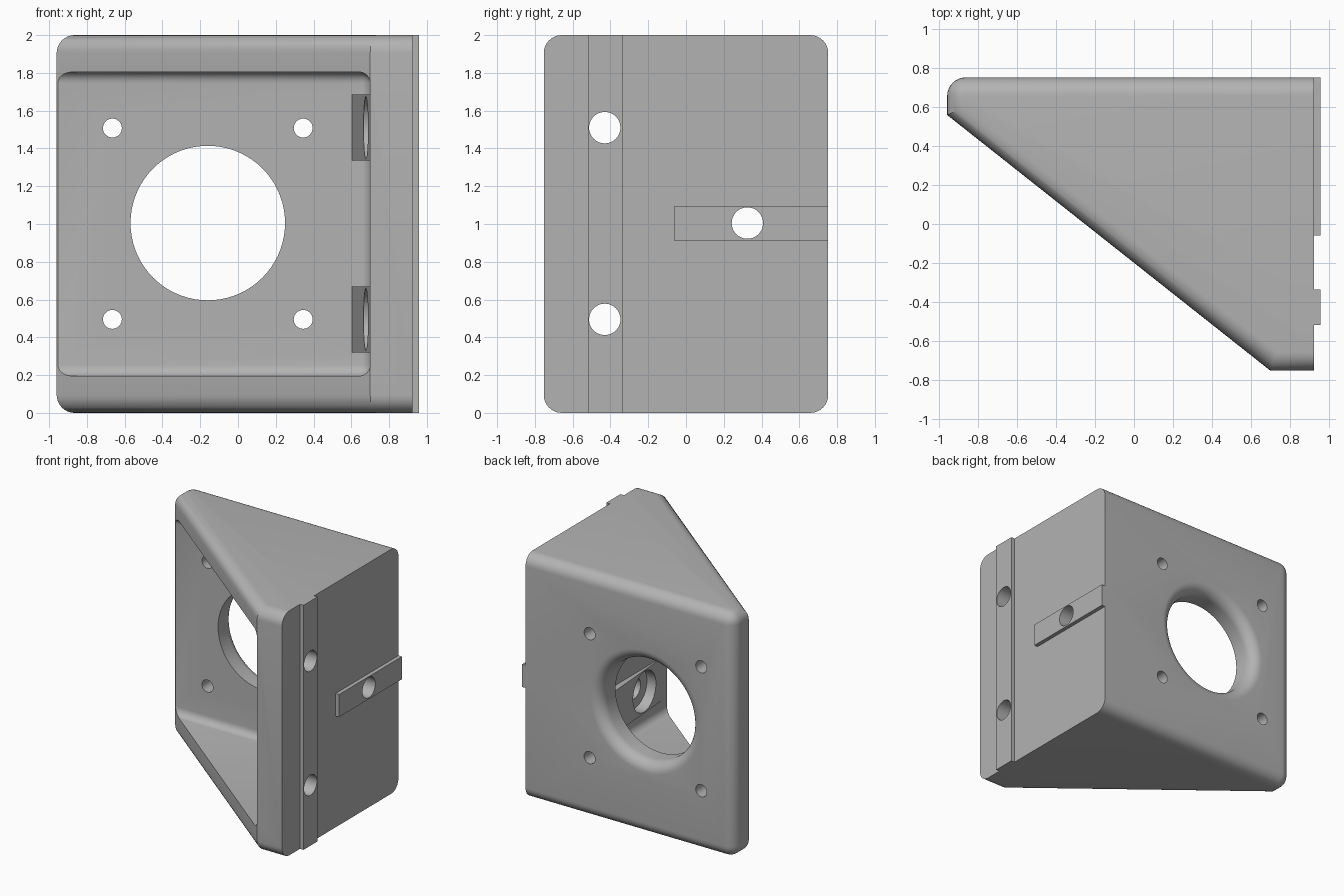
import bpy, bmesh, math
from mathutils import Matrix

if "Cube" in bpy.data.objects:
    bpy.data.objects.remove(bpy.data.objects["Cube"])

grey = bpy.data.materials.new("plain grey")
grey.diffuse_color = (0.45, 0.45, 0.45, 1)
grey.use_nodes = True
grey.node_tree.nodes["Principled BSDF"].inputs["Base Color"].default_value = grey.diffuse_color


def make_object(name, bm):
    bmesh.ops.recalc_face_normals(bm, faces=bm.faces)
    mesh = bpy.data.meshes.new(name)
    bm.to_mesh(mesh)
    bm.free()
    mesh.materials.append(grey)
    ob = bpy.data.objects.new(name, mesh)
    bpy.context.collection.objects.link(ob)
    return ob


def prism(points, z0, z1):
    """Extrude an outline in x and y between two heights."""
    bm = bmesh.new()
    face = bm.faces.new([bm.verts.new((x, y, z0)) for x, y in points])
    out = bmesh.ops.extrude_face_region(bm, geom=[face])
    top = [v for v in out["geom"] if isinstance(v, bmesh.types.BMVert)]
    bmesh.ops.translate(bm, verts=top, vec=(0, 0, z1 - z0))
    return bm


def box(x0, x1, y0, y1, z0, z1):
    return prism([(x0, y0), (x1, y0), (x1, y1), (x0, y1)], z0, z1)


def round_edges(bm, radius, rule, segments=8):
    edges = [e for e in bm.edges if rule(e.verts[0].co, e.verts[1].co)]
    bmesh.ops.bevel(bm, geom=edges, offset=radius, segments=segments,
                    profile=0.5, affect='EDGES', clamp_overlap=True)


def cylinder(axis, centre, radius, length, sides=48):
    bm = bmesh.new()
    turn = Matrix.Rotation(math.pi / 2, 4, 'Y' if axis == 'X' else 'X')
    bmesh.ops.create_cone(bm, cap_ends=True, segments=sides, radius1=radius,
                          radius2=radius, depth=length,
                          matrix=Matrix.Translation(centre) @ turn)
    return bm


def combine(target, tool, operation):
    mod = target.modifiers.new(operation, 'BOOLEAN')
    mod.operation = operation
    mod.solver = 'EXACT'
    mod.object = tool
    bpy.context.view_layer.objects.active = target
    bpy.ops.object.modifier_apply(modifier=mod.name)
    bpy.data.objects.remove(tool)


# Wedge body: every edge rounded except those of the flat mounting face
RIGHT, LEFT = 0.925, -0.96
bm = prism([(LEFT, 0.753), (LEFT, 0.56), (0.70, -0.753),
            (RIGHT, -0.753), (RIGHT, 0.753)], 0, 2)


def body_edge(a, b):
    if abs(a.z - b.z) < 0.01:
        return not (a.x > 0.9 and b.x > 0.9)
    return a.x < -0.9 and a.y > 0.7


bmesh.ops.recalc_face_normals(bm, faces=bm.faces)
round_edges(bm, 0.095, body_edge)
bracket = make_object("bracket_body", bm)

# Open pocket with rounded inner corners
bm = box(-1.3, 0.70, -1.2, 0.555, 0.195, 1.805)
bmesh.ops.recalc_face_normals(bm, faces=bm.faces)
round_edges(bm, 0.06, lambda a, b: (a.y > 0.5 and b.y > 0.5 and max(a.x, b.x) > 0)
            or (a.x > 0.5 and b.x > 0.5), 6)
combine(bracket, make_object("pocket_cutter", bm), 'DIFFERENCE')

# Tapered pads behind the two screw holes
SCREWS = [(-0.43, 0.495), (-0.43, 1.51), (0.325, 1.005)]
for y, z in SCREWS[:2]:
    pad = prism([(0.74, -0.70), (0.698, -0.72), (0.60, 0.60), (0.74, 0.60)],
                z - 0.175, z + 0.175)
    combine(bracket, make_object("screw_pad", pad), 'UNION')

# Locating rail and key on the mounting face
combine(bracket, make_object("rail", box(0.85, 0.957, -0.52, -0.337, 0.0, 2.0)), 'UNION')
combine(bracket, make_object("key", box(0.85, 0.957, -0.06, 0.753, 0.91, 1.095)), 'UNION')

# Screw holes with counterbores on the inside
for y, z in SCREWS:
    combine(bracket, make_object("screw_hole", cylinder('X', (0.8, y, z), 0.083, 0.8)), 'DIFFERENCE')
    combine(bracket, make_object("counterbore", cylinder('X', (0.65, y, z), 0.165, 0.24)), 'DIFFERENCE')

# Small corner holes in the back plate
for x in (-0.665, 0.345):
    for z in (0.495, 1.508):
        combine(bracket, make_object("plate_hole", cylinder('Y', (x, 0.65, z), 0.05, 0.5, 32)), 'DIFFERENCE')

# Large centre hole with a rounded lip on the back
R, LIP, STEPS, SIDES = 0.409, 0.09, 8, 72
profile = [(R, 0.4)]
for i in range(STEPS + 1):
    t = math.pi / 2 * i / STEPS
    profile.append((R + LIP * (1 - math.cos(t)), 0.753 - LIP + LIP * math.sin(t)))
profile.append((R + LIP, 0.9))
bm = bmesh.new()
rings = [[bm.verts.new((-0.16 + r * math.cos(2 * math.pi * k / SIDES), y,
                        1.005 + r * math.sin(2 * math.pi * k / SIDES)))
          for k in range(SIDES)] for r, y in profile]
for a, b in zip(rings, rings[1:]):
    for k in range(SIDES):
        n = (k + 1) % SIDES
        bm.faces.new((a[k], a[n], b[n], b[k]))
bm.faces.new(rings[0])
bm.faces.new(rings[-1])
combine(bracket, make_object("centre_hole", bm), 'DIFFERENCE')

# Smooth the rounds and keep the hard edges
bpy.ops.object.select_all(action='DESELECT')
bracket.select_set(True)
bpy.context.view_layer.objects.active = bracket
bpy.ops.object.shade_smooth_by_angle(angle=math.radians(30))
